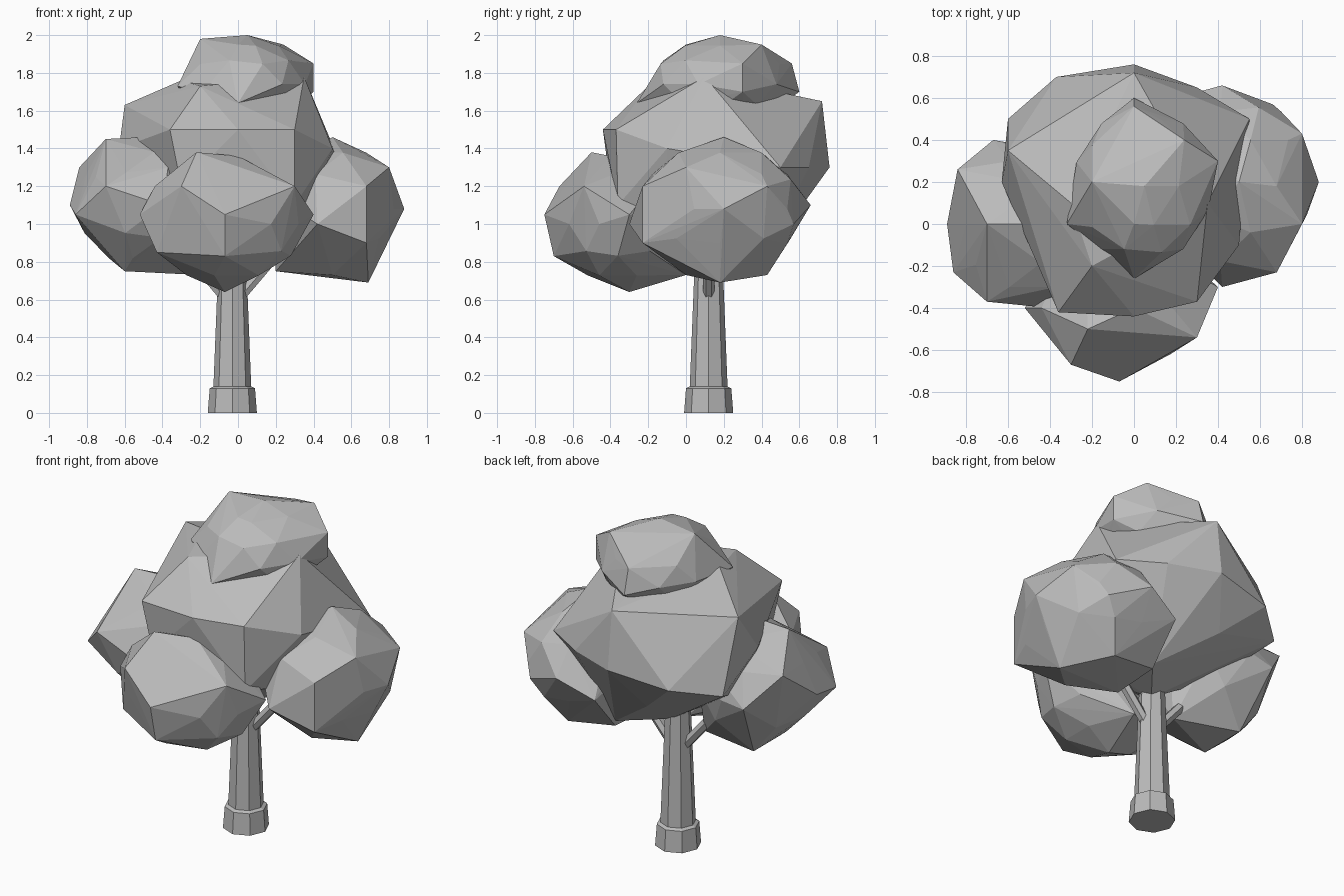
import bpy
import bmesh
from mathutils import Vector

cube = bpy.data.objects.get("Cube")
if cube:
    bpy.data.objects.remove(cube, do_unlink=True)

grey = bpy.data.materials.new("plain grey")
grey.use_nodes = True
colour = (0.5, 0.5, 0.5, 1)
grey.diffuse_color = colour
grey.node_tree.nodes["Principled BSDF"].inputs["Base Color"].default_value = colour


def add_object(name, bm):
    """Turn a bmesh into a flat shaded object."""
    bmesh.ops.recalc_face_normals(bm, faces=bm.faces)
    mesh = bpy.data.meshes.new(name)
    bm.to_mesh(mesh)
    bm.free()
    mesh.materials.append(grey)
    obj = bpy.data.objects.new(name, mesh)
    bpy.context.collection.objects.link(obj)
    return obj


def foliage(name, centre, radii, corners, detail=2):
    """Faceted clump: a low-poly ellipsoid stretched out to a few corners."""
    bm = bmesh.new()
    bmesh.ops.create_icosphere(bm, subdivisions=detail, radius=1)
    for v in bm.verts:
        v.co = Vector(centre) + Vector(a * b for a, b in zip(v.co, radii))
    bmesh.ops.delete(bm, geom=bm.edges[:], context='EDGES_FACES')
    for corner in corners:
        bm.verts.new(corner)
    hull = bmesh.ops.convex_hull(bm, input=bm.verts[:])
    spare = {g for key in ("geom_interior", "geom_unused") for g in hull[key]
             if isinstance(g, bmesh.types.BMVert)}
    bmesh.ops.delete(bm, geom=list(spare), context='VERTS')
    return add_object(name, bm)


def tapered_tube(name, rings, sides):
    """Closed tube through (centre, radius) rings, each ring square to the path."""
    bm = bmesh.new()
    axis = Vector(rings[-1][0]) - Vector(rings[0][0])
    turn = Vector((0, 0, 1)).rotation_difference(axis).to_matrix().to_4x4()
    loops = []
    for centre, radius in rings:
        made = bmesh.ops.create_circle(bm, segments=sides, radius=radius, matrix=turn)
        bmesh.ops.translate(bm, verts=made["verts"], vec=centre)
        loops.append(made["verts"])
    for low, high in zip(loops, loops[1:]):
        for i in range(sides):
            j = (i + 1) % sides
            bm.faces.new((low[i], low[j], high[j], high[i]))
    bm.faces.new(loops[0])
    bm.faces.new(loops[-1])
    return add_object(name, bm)


# Trunk with a flared collar at the ground
tx, ty = -0.03, 0.12
profile = [(0, 0.13), (0.13, 0.12), (0.14, 0.1), (0.9, 0.07)]
tapered_tube("trunk", [((tx, ty, z), r) for z, r in profile], 8)

# Short branches reaching into the side clumps
for name, side in (("left_branch", 1), ("right_branch", -1)):
    tapered_tube(name, [((tx + side * reach, ty, z), 0.03)
                        for reach, z in ((0.03, 0.6), (0.2, 0.8))], 6)

# Large middle clump
foliage("middle_foliage", (0, 0.15, 1.27), (0.5, 0.5, 0.5), [
    (0, 0.72, 1.65), (0, 0.76, 1.3), (-0.37, 0.7, 1.25),
    (-0.6, 0.5, 1.2), (-0.6, 0.35, 1.63), (-0.63, 0.2, 1.4),
    (0.55, 0.5, 1.3), (0.3, 0.65, 1.3), (0.5, -0.1, 1.4),
    (0.35, 0.1, 1.78), (0.3, -0.37, 1.5), (0.3, -0.36, 1.1),
    (0, -0.44, 1.5), (-0.36, -0.42, 1.5), (-0.3, -0.4, 1.2),
    (-0.2, -0.2, 1.73), (-0.3, 0.1, 1.76),
    (0.4, 0.4, 1), (0.2, 0.4, 0.8)], detail=1)

# Top clump
foliage("top_foliage", (0.04, 0.18, 1.74), (0.33, 0.37, 0.24), [
    (0.05, 0.18, 2), (-0.2, 0.2, 1.98), (0.24, 0.4, 1.95),
    (0, 0, 1.95), (0, -0.26, 1.64), (0.4, 0.3, 1.85),
    (0, 0.56, 1.85), (-0.32, 0, 1.73), (0.4, 0.3, 1.7), (0, 0.6, 1.7)])

# Front clump
foliage("front_foliage", (-0.06, -0.36, 1), (0.4, 0.32, 0.32), [
    (-0.07, -0.75, 1.05), (-0.07, -0.7, 0.83), (-0.3, -0.67, 1.2),
    (-0.22, -0.5, 1.38), (0, -0.4, 1.36), (0.3, -0.54, 1.2),
    (0.4, -0.3, 1.05), (-0.07, -0.3, 0.64), (-0.43, -0.5, 0.85),
    (-0.52, -0.4, 1.05), (-0.44, -0.4, 1.2), (0, 0, 0.73)])

# Clump on the -x side
foliage("right_foliage", (-0.5, 0, 1.1), (0.35, 0.37, 0.33), [
    (-0.89, 0, 1.1), (-0.84, 0.26, 1.3), (-0.86, -0.23, 1.05),
    (-0.7, -0.37, 1.2), (-0.4, -0.4, 1.1), (-0.67, 0.4, 1.1),
    (-0.7, 0, 1.45), (-0.5, 0, 1.46), (-0.37, -0.3, 1.3),
    (-0.6, 0.2, 0.75), (-0.6, -0.1, 0.75), (-0.2, 0.1, 0.73)])

# Clump on the +x side
foliage("left_foliage", (0.5, 0.18, 1.08), (0.34, 0.44, 0.35), [
    (0.88, 0.2, 1.08), (0.8, 0, 1.3), (0.8, 0.43, 1.2),
    (0.68, -0.23, 1.2), (0.68, -0.23, 0.9), (0.42, -0.3, 1),
    (0.66, 0.57, 1), (0.42, 0.66, 1.1), (0.69, 0.18, 0.69),
    (0.5, 0.2, 1.46), (0.2, 0.1, 0.75), (0.2, 0.6, 1),
    (0.5, 0.43, 0.73), (0.5, 0, 0.73), (0.2, 0.4, 0.77)])
